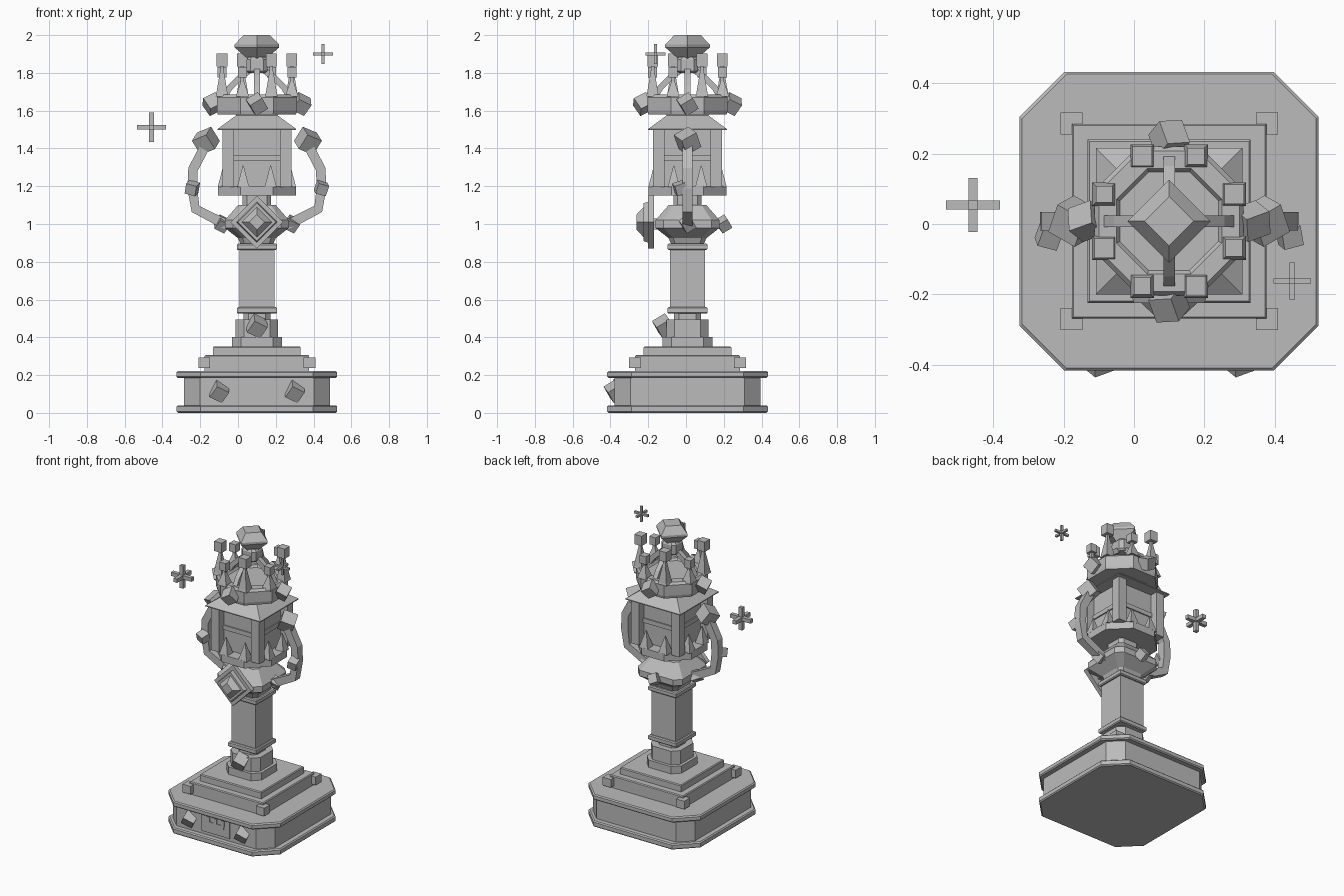
import bpy, bmesh, math
from mathutils import Vector, Euler, Matrix

if "Cube" in bpy.data.objects:
    bpy.data.objects.remove(bpy.data.objects["Cube"])

CX, CY = 0.1, 0.008          # axis of the trophy
OCT = math.tan(math.pi / 8)  # straight share of a regular octagon side

grey = bpy.data.materials.new("stone_grey")
grey.diffuse_color = (0.5, 0.5, 0.5, 1)
grey.use_nodes = True
grey.node_tree.nodes["Principled BSDF"].inputs["Base Color"].default_value = grey.diffuse_color


def finish(name, bm):
    bmesh.ops.recalc_face_normals(bm, faces=bm.faces)
    me = bpy.data.meshes.new(name)
    bm.to_mesh(me)
    bm.free()
    me.materials.append(grey)
    ob = bpy.data.objects.new(name, me)
    bpy.context.collection.objects.link(ob)
    return ob


def loft(name, profile, k=1.0, at=(0, 0), matrix=None):
    """Stack of square (k=1), diamond (k=0) or chamfered sections; profile = (half width, z)."""
    bm = bmesh.new()
    rings = []
    for h, z in profile:
        s = h * k
        if k == 1:
            pts = [(h, -h), (h, h), (-h, h), (-h, -h)]
        elif k == 0:
            pts = [(h, 0), (0, h), (-h, 0), (0, -h)]
        else:
            pts = [(h, -s), (h, s), (s, h), (-s, h), (-h, s), (-h, -s), (-s, -h), (s, -h)]
        rings.append([bm.verts.new((x, y, z)) for x, y in pts])
    for a, b in zip(rings, rings[1:]):
        for i in range(len(a)):
            j = (i + 1) % len(a)
            bm.faces.new((a[i], a[j], b[j], b[i]))
    bm.faces.new(rings[0])
    bm.faces.new(rings[-1])
    bm.transform(matrix or Matrix.Translation((CX + at[0], CY + at[1], 0)))
    return finish(name, bm)


def box(name, c, size, rot=(0, 0, 0)):
    """Box centred at c, measured from the trophy axis."""
    bm = bmesh.new()
    m = Matrix.LocRotScale(Vector((CX + c[0], CY + c[1], c[2])),
                           Euler([math.radians(a) for a in rot]), Vector(size))
    bmesh.ops.create_cube(bm, size=1, matrix=m)
    return finish(name, bm)


def gem(name, c, s, rot=(35, 25, 20)):
    return box(name, c, (s, s, s), rot)


def tube(name, pts, r):
    """Square bar swept along a path in a vertical plane."""
    bm = bmesh.new()
    pts = [Vector(p) + Vector((CX, CY, 0)) for p in pts]
    d0 = pts[-1] - pts[0]
    side = Vector((-d0.y, d0.x, 0)).normalized()
    rings = []
    for i, p in enumerate(pts):
        t = (pts[min(i + 1, len(pts) - 1)] - pts[max(i - 1, 0)]).normalized()
        up = t.cross(side).normalized()
        rings.append([bm.verts.new(p + side * a * r + up * b * r)
                      for a, b in ((1, 1), (1, -1), (-1, -1), (-1, 1))])
    for a, b in zip(rings, rings[1:]):
        for i in range(4):
            j = (i + 1) % 4
            bm.faces.new((a[i], a[j], b[j], b[i]))
    bm.faces.new(rings[0])
    bm.faces.new(rings[-1])
    return finish(name, bm)


# Base: two chamfered plates around a recessed wall
for n, z0, z1 in (("base_bottom_plate", 0, 0.04), ("base_top_plate", 0.185, 0.222)):
    loft(n, [(0.418, z0), (0.425, z0 + 0.007), (0.425, z1 - 0.007), (0.418, z1)], 0.7)
loft("base_wall", [(0.386, 0.03), (0.386, 0.19)], 0.78)

# Front plaque with a blocky crown relief, and two gems
box("plaque", (0, -0.387, 0.12), (0.21, 0.012, 0.12))
box("plaque_relief_bar", (0, -0.394, 0.125), (0.13, 0.008, 0.025))
for i, x in enumerate((-0.055, 0, 0.055)):
    box(f"plaque_relief_tooth_{i}", (x, -0.394, 0.15), (0.022, 0.008, 0.04))
for x in (-0.2, 0.2):
    gem("base_gem", (x, -0.385, 0.115), 0.075)

# Steps with corner blocks
loft("step_lower", [(0.277, 0.22), (0.277, 0.3), (0.272, 0.306)])
loft("step_upper", [(0.232, 0.3), (0.232, 0.346), (0.227, 0.352)])
for x in (-1, 1):
    for y in (-1, 1):
        box("step_corner_block", (x * 0.278, y * 0.278, 0.265), (0.062, 0.062, 0.055))

# Stem
loft("stem_foot", [(0.132, 0.35), (0.132, 0.402)], 0.64)
loft("stem_drum", [(0.112, 0.4), (0.112, 0.495)], 0.62)
loft("stem_neck", [(0.072, 0.49), (0.072, 0.53)], 0.62)
loft("column_foot", [(0.1, 0.525), (0.106, 0.531), (0.106, 0.554), (0.1, 0.56)])
loft("column", [(0.092, 0.55), (0.092, 0.87)])
loft("column_cap", [(0.1, 0.862), (0.106, 0.868), (0.106, 0.89), (0.1, 0.896)])
gem("stem_gem", (0, -0.125, 0.46), 0.08)

# Collar with gems on three sides
loft("collar", [(0.085, 0.89), (0.1, 0.925), (0.17, 0.98), (0.17, 1.02), (0.1, 1.1)], 0.75)
loft("collar_neck", [(0.075, 1.09), (0.075, 1.16)], 0.7)
for x, y in ((-0.185, 0), (0.185, 0), (0, 0.19)):
    gem("collar_gem", (x, y, 1.0), 0.06)

# Diamond medallion on the front
face_front = Matrix.Translation((CX, 0, 1.01)) @ Matrix.Rotation(math.pi / 2, 4, 'X')
loft("medallion_plate", [(0.14, 0.17), (0.14, 0.2)], 0, matrix=face_front)
loft("medallion_frame", [(0.11, 0.195), (0.1, 0.225)], 0, matrix=face_front)
loft("medallion_gem", [(0.085, 0.22), (0.04, 0.262)], 0, matrix=face_front)
box("medallion_bracket", (0, -0.15, 1.0), (0.1, 0.08, 0.06))

# Arms with elbow blocks and end gems
for n, s in (("left", -1), ("right", 1)):
    tube(f"{n}_arm", [(s * 0.15, 0, 0.995), (s * 0.2, 0, 1.015), (s * 0.325, 0, 1.08),
                      (s * 0.342, 0, 1.19), (s * 0.338, 0, 1.29), (s * 0.27, 0, 1.42)], 0.026)
    gem(f"{n}_elbow_gem", (s * 0.342, -0.04, 1.19), 0.058, (20, 15, s * 15))
    gem(f"{n}_hand_gem", (s * 0.27, 0, 1.44), 0.092, (30, s * 20, s * 30))

# House: floor, spikes, posts, panels and roof
loft("house_floor", [(0.207, 1.15), (0.207, 1.2)], OCT)
loft("house_body", [(0.13, 1.19), (0.13, 1.51)])
for x in (-1, 1):
    for y in (-1, 1):
        box("house_post", (x * 0.152, y * 0.152, 1.35), (0.06, 0.06, 0.31))
for i in range(4):
    a = i * math.pi / 2
    box("house_rail", (0.132 * math.cos(a), 0.132 * math.sin(a), 1.35),
        (0.012, 0.25, 0.03), (0, 0, i * 90))
loft("roof", [(0.208, 1.497), (0.208, 1.503), (0.11, 1.575), (0.11, 1.6)])

# Crown ring, spires, gems and arches
loft("crown_ring", [(0.207, 1.58), (0.212, 1.6), (0.212, 1.67), (0.2, 1.685), (0.15, 1.685),
                    (0.14, 1.67)], OCT)
for i in range(8):
    a = math.radians(22.5 + 45 * i)
    c, s = math.cos(a), math.sin(a)
    loft("house_spike", [(0.032, 1.195), (0.002, 1.31)], at=(0.19 * c, 0.19 * s))
    p = (0.2 * c, 0.2 * s)
    big = i % 2 == 0
    top = 1.835 if big else 1.775
    w = 0.028 if big else 0.024
    loft("crown_spire", [(0.034, 1.675), (0.03, 1.69), (0.009, top - 0.02), (0.009, top + 0.01)], at=p)
    loft("spire_block", [(w, top), (w, top + (0.067 if big else 0.055))], at=p)
for i in range(4):
    c, s = round(math.cos(i * math.pi / 2)), round(math.sin(i * math.pi / 2))
    gem("crown_gem", (c * 0.235, s * 0.235, 1.635), 0.075, (35, 25, 20 + 90 * i))
    tube("crown_arch", [(c * r, s * r, z) for r, z in
                        ((0.175, 1.67), (0.145, 1.72), (0.09, 1.775), (0.03, 1.82))], 0.016)

# Finial
loft("finial_neck", [(0.045, 1.8), (0.055, 1.81), (0.055, 1.87), (0.045, 1.885)], 0.62)
loft("finial_gem", [(0.05, 1.875), (0.118, 1.935), (0.118, 1.95), (0.07, 2.0)], 0)

# Floating sparkles
for n, c, r, t in (("large", (-0.558, 0.046, 1.512), 0.077, 0.026),
                   ("small", (0.35, -0.17, 1.9), 0.053, 0.015)):
    for axis in range(3):
        size = [t, t, t]
        size[axis] = 2 * r
        box(f"{n}_sparkle_bar", c, size)
